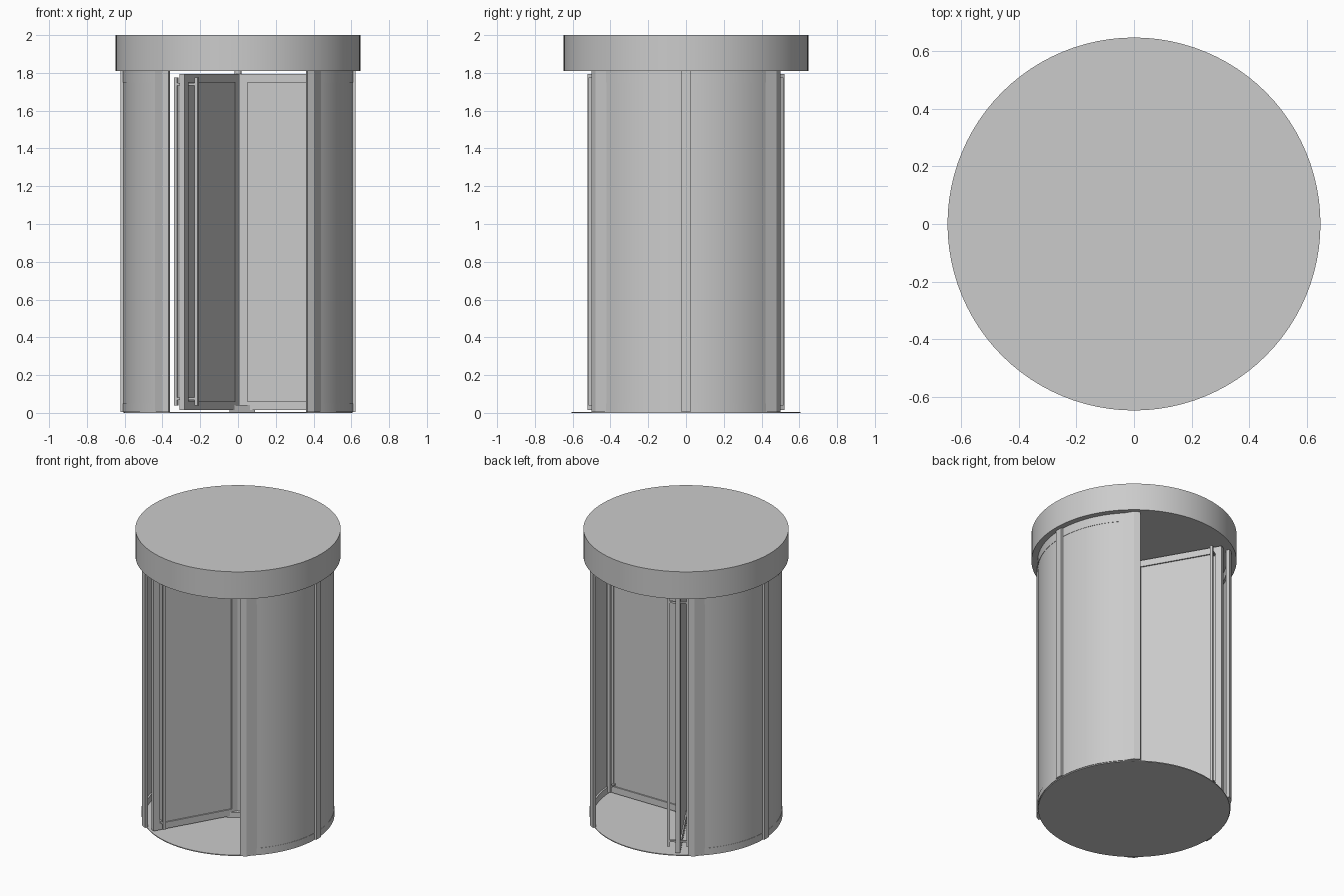
import bpy, bmesh
from math import sin, cos, radians, pi
from mathutils import Matrix

if "Cube" in bpy.data.objects:
    bpy.data.objects.remove(bpy.data.objects["Cube"])

TOP = 1.81   # underside of the canopy
BASE = 0.006  # top of the floor disc


def finish(name, bm, smooth=False):
    bmesh.ops.recalc_face_normals(bm, faces=bm.faces)
    me = bpy.data.meshes.new(name)
    bm.to_mesh(me)
    bm.free()
    ob = bpy.data.objects.new(name, me)
    bpy.context.collection.objects.link(ob)
    if smooth:
        bpy.ops.object.select_all(action='DESELECT')
        bpy.context.view_layer.objects.active = ob
        ob.select_set(True)
        bpy.ops.object.shade_smooth_by_angle(angle=radians(30))
    return ob


def prism(name, pts, z0, z1, smooth=False):
    """Extrude a plan outline from z0 to z1."""
    bm = bmesh.new()
    f = bm.faces.new([bm.verts.new((x, y, z0)) for x, y in pts])
    ext = bmesh.ops.extrude_face_region(bm, geom=[f])['geom']
    bmesh.ops.translate(bm, vec=(0, 0, z1 - z0),
                        verts=[v for v in ext if isinstance(v, bmesh.types.BMVert)])
    return finish(name, bm, smooth)


def disc(name, r, z0, z1, n=96, rot=0.0):
    pts = [(r * cos(rot + 2 * pi * i / n), r * sin(rot + 2 * pi * i / n)) for i in range(n)]
    return prism(name, pts, z0, z1, n > 8)


def arc_wall(name, r0, r1, a, z0, z1, mid, n=32):
    """Curved strip, symmetric about the angle mid."""
    bm = bmesh.new()
    rings = []
    for i in range(n + 1):
        t = mid + radians(-a + 2 * a * i / n)
        rings.append([bm.verts.new((r * cos(t), r * sin(t), z))
                      for r, z in ((r0, z0), (r1, z0), (r1, z1), (r0, z1))])
    for p, q in zip(rings, rings[1:]):
        for k in range(4):
            bm.faces.new((p[k], p[(k + 1) % 4], q[(k + 1) % 4], q[k]))
    bm.faces.new(rings[0])
    bm.faces.new(rings[-1])
    return finish(name, bm, True)


def box(name, x, y, z, angle=0.0):
    """Box from ranges, turned about the door axis."""
    ob = prism(name, [(x[0], y[0]), (x[1], y[0]), (x[1], y[1]), (x[0], y[1])], *z)
    ob.data.transform(Matrix.Rotation(angle, 4, 'Z'))
    return ob


# Canopy and floor
disc("canopy", 0.648, TOP, 2.0)
disc("floor_disc", 0.605, 0.0, BASE)

# Curved side walls with rails and posts
post = [(0.44, 0.42), (0.403, 0.48), (0.367, 0.50), (0.36, 0.475), (0.41, 0.415)]
for side, sx, mid in (("right", 1, 0.0), ("left", -1, pi)):
    arc_wall(side + "_wall_panel", 0.597, 0.607, 45, 0.04, TOP - 0.05, mid)
    arc_wall(side + "_top_rail", 0.585, 0.609, 45, TOP - 0.06, TOP, mid)
    arc_wall(side + "_bottom_rail", 0.585, 0.609, 45, BASE, 0.05, mid)
    box(side + "_middle_post", (0.587, 0.621), (-0.025, 0.025), (BASE, TOP), mid)
    for end, sy in (("back", 1), ("front", -1)):
        prism(f"{side}_{end}_post", [(sx * x, sy * y) for x, y in post], BASE, TOP)

# Centre shaft and triangular foot
disc("centre_shaft", 0.018, BASE, TOP, 24)
disc("hub_foot", 0.09, BASE, 0.042, 3)

# Three door wings
for i in range(3):
    a = 2 * pi * i / 3
    n = f"wing_{i + 1}"
    t = 0.015
    z0, z1 = 0.015, 1.795
    box(n + "_inner_stile", (0.005, 0.05), (-t, t), (z0, z1), a)
    box(n + "_outer_stile", (0.55, 0.595), (-t, t), (z0, z1), a)
    box(n + "_bottom_rail", (0.05, 0.55), (-t, t), (z0, 0.06), a)
    box(n + "_top_rail", (0.05, 0.55), (-t, t), (1.75, z1), a)
    box(n + "_panel", (0.05, 0.55), (-0.006, 0.006), (0.06, 1.75), a)
    # Full-height pull bars on both faces, held by standoffs
    for s, face in ((1, "a"), (-1, "b")):
        ys = sorted((s * 0.053, s * 0.072))
        box(f"{n}_pull_bar_{face}", (0.536, 0.555), ys, (0.04, 1.775), a)
        for k, z in (("low", 0.075), ("high", 1.74)):
            box(f"{n}_standoff_{k}_{face}", (0.54, 0.552), sorted((s * t * 0.5, s * 0.055)),
                (z - 0.006, z + 0.006), a)
